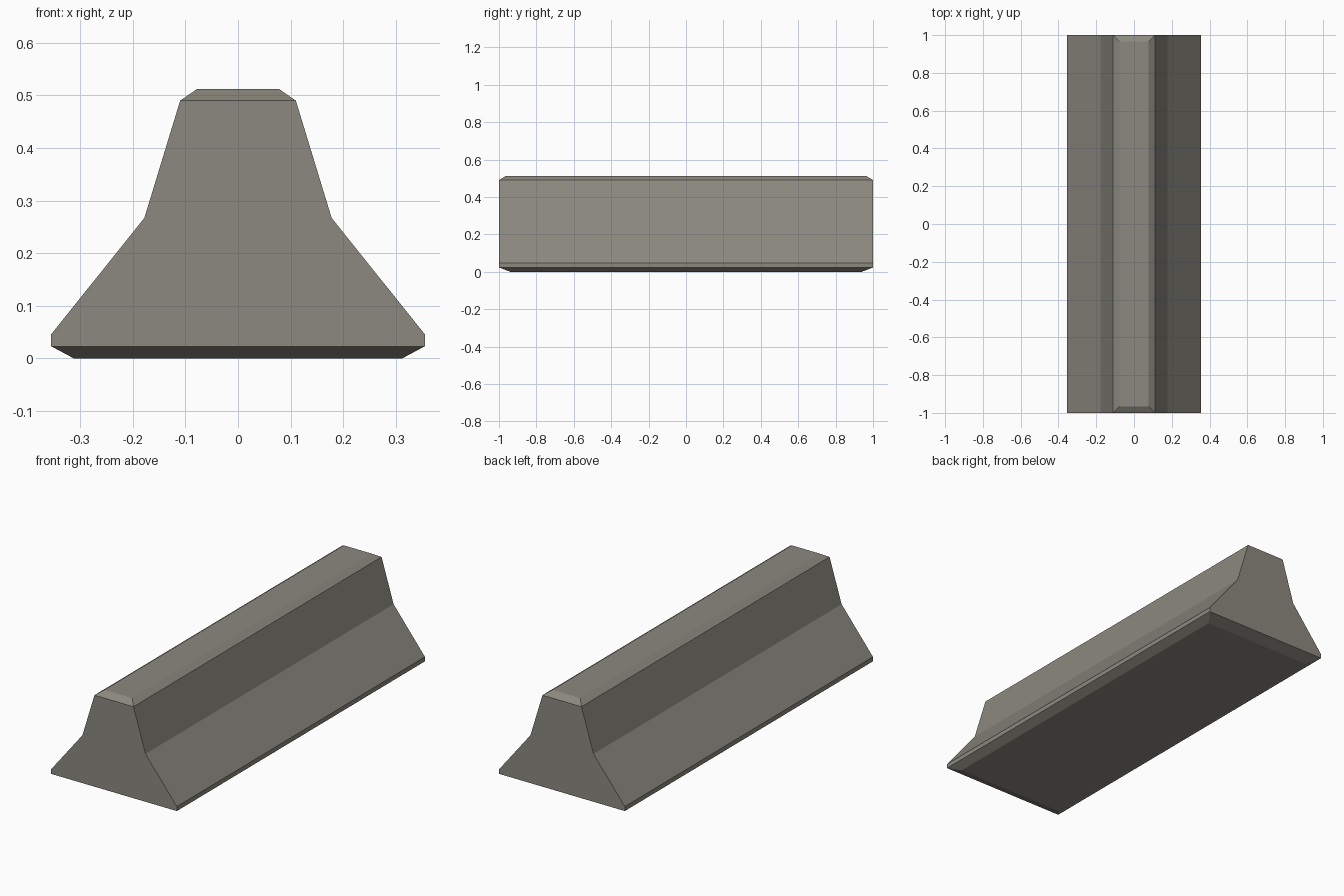
import bpy, bmesh

if "Cube" in bpy.data.objects:
    bpy.data.objects.remove(bpy.data.objects["Cube"])

# Concrete colour
concrete = bpy.data.materials.new("warm grey concrete")
concrete.diffuse_color = (0.26, 0.248, 0.212, 1)
concrete.use_nodes = True
concrete.node_tree.nodes["Principled BSDF"].inputs["Base Color"].default_value = concrete.diffuse_color

# Barrier as stacked rectangular rings: half width, half length, height
RINGS = [
    (0.312, 0.94, 0.0),      # chamfered underside
    (0.355, 1.0, 0.023),
    (0.355, 1.0, 0.046),     # foot
    (0.178, 1.0, 0.267),     # lower slope
    (0.11, 1.0, 0.49),       # upper slope
    (0.078, 0.965, 0.512),   # chamfered top
]

bm = bmesh.new()
loops = [[bm.verts.new((sx * w, sy * d, z))
          for sx, sy in ((-1, -1), (1, -1), (1, 1), (-1, 1))]
         for w, d, z in RINGS]

# Long sides: one band per step
for low, high in zip(loops, loops[1:]):
    for i in (1, 3):
        j = (i + 1) % 4
        bm.faces.new((low[i], low[j], high[j], high[i]))

# Ends: chamfers and one flat profile face each
for i in (0, 2):
    j = i + 1
    for a, b in ((0, 1), (4, 5)):
        bm.faces.new((loops[a][i], loops[a][j], loops[b][j], loops[b][i]))
    bm.faces.new([r[j] for r in loops[1:5]] + [r[i] for r in loops[4:0:-1]])

# Underside and top
bm.faces.new(loops[0][::-1])
bm.faces.new(loops[-1])
bmesh.ops.recalc_face_normals(bm, faces=bm.faces[:])

mesh = bpy.data.meshes.new("road_barrier")
bm.to_mesh(mesh)
bm.free()
mesh.materials.append(concrete)
barrier = bpy.data.objects.new("road_barrier", mesh)
bpy.context.collection.objects.link(barrier)
